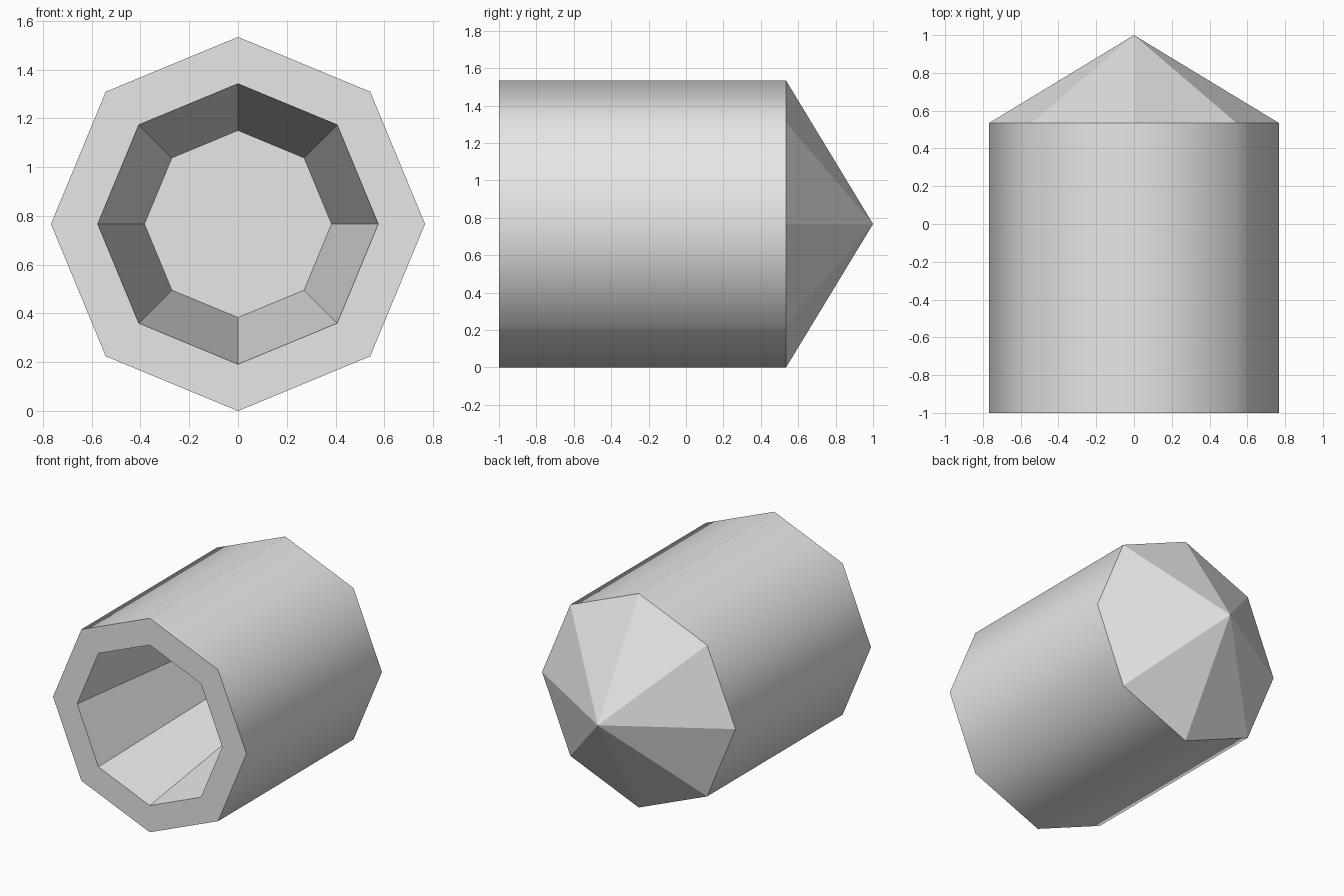
import bpy, bmesh
from math import cos, sin, tau

SIDES = 8
RADIUS = 0.767
MID_Z = RADIUS

cube = bpy.data.objects.get("Cube")
if cube:
    bpy.data.objects.remove(cube, do_unlink=True)

grey = bpy.data.materials.new("light_grey")
grey.use_nodes = True
colour = (0.8, 0.8, 0.8, 1.0)
grey.diffuse_color = colour
grey.node_tree.nodes["Principled BSDF"].inputs["Base Color"].default_value = colour

bm = bmesh.new()


def ring(radius, y):
    """Octagon around the y axis with a corner pointing up."""
    angles = [tau * i / SIDES for i in range(SIDES)]
    return [bm.verts.new((radius * cos(a), y, MID_Z + radius * sin(a))) for a in angles]


def bridge(a, b, smooth=False):
    """Join two rings with a band of quads."""
    for i in range(SIDES):
        j = (i + 1) % SIDES
        bm.faces.new((a[i], a[j], b[j], b[i])).smooth = smooth


# Rings from the back shoulder, round the mouth, to the floor of the hollow
shoulder = ring(RADIUS, 0.535)
rim = ring(RADIUS, -1.0)
mouth = ring(RADIUS * 0.75, -1.0)
floor = ring(RADIUS * 0.5, 0.34)

bridge(shoulder, rim, smooth=True)   # outer wall
bridge(rim, mouth)                   # flat front rim
bridge(mouth, floor)                 # tapered bore
bm.faces.new(floor)                  # bore floor

# Pointed back
tip = bm.verts.new((0, 1.0, MID_Z))
for i in range(SIDES):
    bm.faces.new((shoulder[i], shoulder[(i + 1) % SIDES], tip))

bmesh.ops.recalc_face_normals(bm, faces=bm.faces[:])

# Keep the ends of the smooth outer wall crisp
for edge in bm.edges:
    edge.smooth = all(f.smooth for f in edge.link_faces)

mesh = bpy.data.meshes.new("hollow_pointed_tube")
bm.to_mesh(mesh)
bm.free()
mesh.materials.append(grey)
tube = bpy.data.objects.new("hollow_pointed_tube", mesh)
bpy.context.collection.objects.link(tube)
